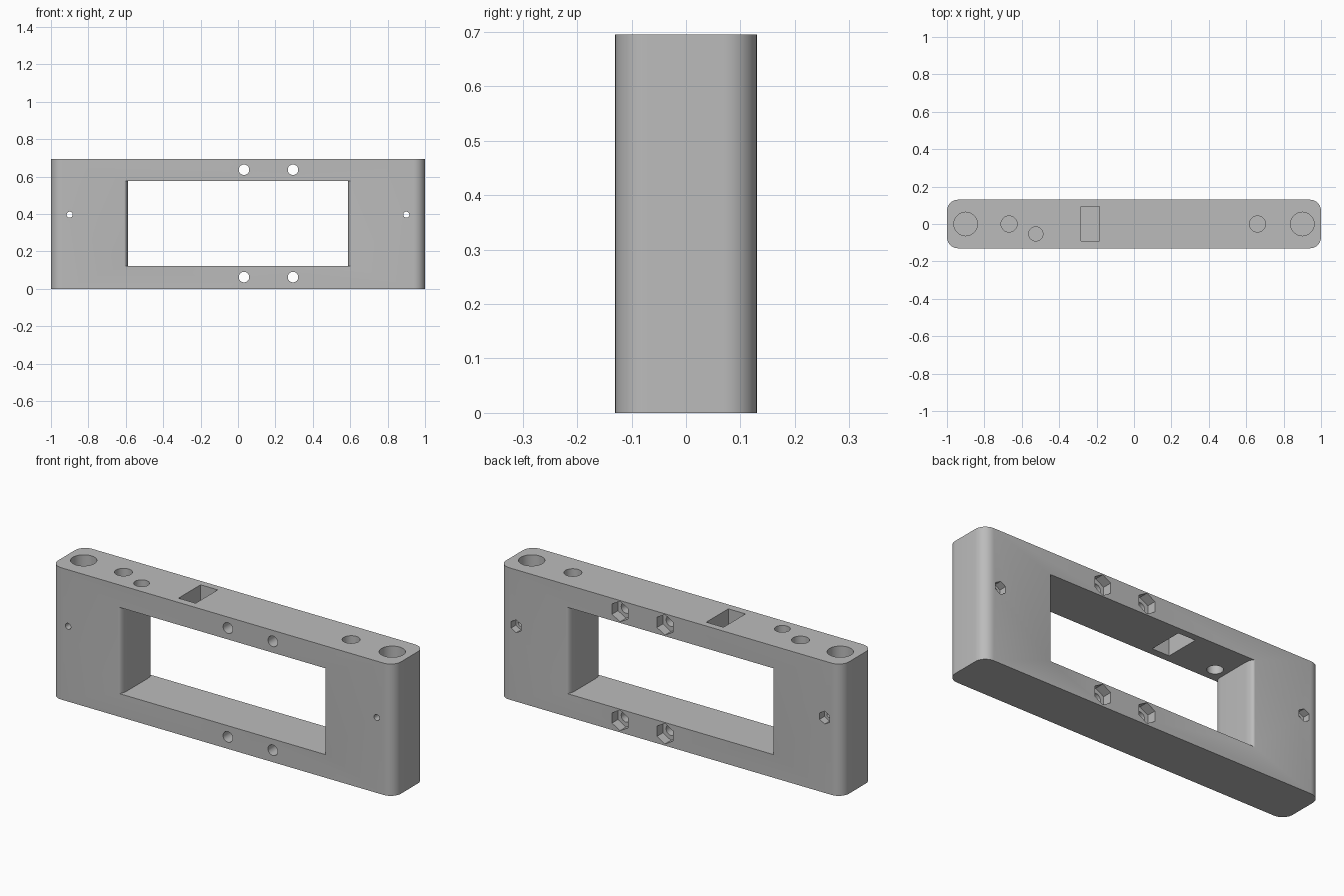
import bpy, bmesh
from math import sin, cos, pi, radians
from mathutils import Matrix, Vector

if "Cube" in bpy.data.objects:
    bpy.data.objects.remove(bpy.data.objects["Cube"], do_unlink=True)

HALF_X, HALF_Y, HEIGHT = 1.0, 0.13, 0.695

grey = bpy.data.materials.new("plain grey")
grey.use_nodes = True
colour = (0.5, 0.5, 0.5, 1)
grey.diffuse_color = colour
grey.node_tree.nodes["Principled BSDF"].inputs["Base Color"].default_value = colour


def prism(name, outline, z0, z1, matrix=Matrix()):
    """Extrude a counter-clockwise plan outline from z0 to z1."""
    bm = bmesh.new()
    face = bm.faces.new([bm.verts.new((x, y, z0)) for x, y in outline])
    top = bmesh.ops.extrude_face_region(bm, geom=[face])["geom"]
    moved = [v for v in top if isinstance(v, bmesh.types.BMVert)]
    bmesh.ops.translate(bm, verts=moved, vec=(0, 0, z1 - z0))
    bmesh.ops.transform(bm, matrix=matrix, verts=bm.verts)
    bmesh.ops.recalc_face_normals(bm, faces=bm.faces)
    mesh = bpy.data.meshes.new(name)
    bm.to_mesh(mesh)
    bm.free()
    mesh.materials.append(grey)
    obj = bpy.data.objects.new(name, mesh)
    bpy.context.collection.objects.link(obj)
    return obj


def ring(x, y, radius, sides, turn=0.0):
    return [(x + radius * cos(turn + 2 * pi * i / sides),
             y + radius * sin(turn + 2 * pi * i / sides)) for i in range(sides)]


def four_way(quarter):
    """Mirror a first-quadrant path into a closed outline."""
    half = quarter + [(-x, y) for x, y in reversed(quarter)]
    return half + [(-x, -y) for x, y in half]


# Body with rounded upright corners
R = 0.06
corner = [(HALF_X - R + R * cos(a * pi / 20), HALF_Y - R + R * sin(a * pi / 20))
          for a in range(11)]
frame = prism("frame_body", four_way(corner), 0, HEIGHT)


def cut(tool):
    tool.hide_render = True
    mod = frame.modifiers.new("cut", 'BOOLEAN')
    mod.operation, mod.solver, mod.object = 'DIFFERENCE', 'EXACT', tool
    bpy.ops.object.select_all(action='DESELECT')
    bpy.context.view_layer.objects.active = frame
    frame.select_set(True)
    bpy.ops.object.modifier_apply(modifier=mod.name)
    bpy.data.objects.remove(tool, do_unlink=True)


# Central window whose side walls ease outward at front and back
flare = [(0.588 + 0.02 * (1 - cos(a * pi / 16)), 0.085 + 0.045 * sin(a * pi / 16))
         for a in range(9)] + [(0.608, 0.2)]
cut(prism("window_cutter", four_way(flare), 0.122, 0.577))

# Bores and rectangular slot in the top
for x, y, radius, floor in [(-0.9, 0, 0.063, 0.12), (0.9, 0, 0.063, 0.12),
                            (-0.668, 0, 0.043, 0.12), (0.66, 0, 0.043, 0.12),
                            (-0.525, -0.053, 0.038, 0.5)]:
    cut(prism("bore_cutter", ring(x, y, radius, 40), floor, 0.8))
slot = [(-0.284, -0.09), (-0.184, -0.09), (-0.184, 0.094), (-0.284, 0.094)]
cut(prism("slot_cutter", slot, 0.5, 0.8))

# Front-to-back screw holes, each with a hexagonal nut pocket at the back
bolts = [(x, z, 0.028, 0.054, 0.05) for x in (0.032, 0.294) for z in (0.063, 0.637)]
bolts += [(x, 0.397, 0.016, 0.034, 0.04) for x in (-0.9, 0.9)]
for x, z, hole, nut, depth in bolts:
    # Local z points to the back
    place = Matrix.Translation(Vector((x, 0, z))) @ Matrix.Rotation(radians(-90), 4, 'X')
    cut(prism("screw_cutter", ring(0, 0, hole, 32), -0.2, 0.2, place))
    cut(prism("nut_cutter", ring(0, 0, nut, 6, pi / 6), HALF_Y - depth, 0.2, place))

bpy.ops.object.select_all(action='DESELECT')
bpy.context.view_layer.objects.active = frame
frame.select_set(True)
bpy.ops.object.shade_smooth_by_angle(angle=radians(30))
